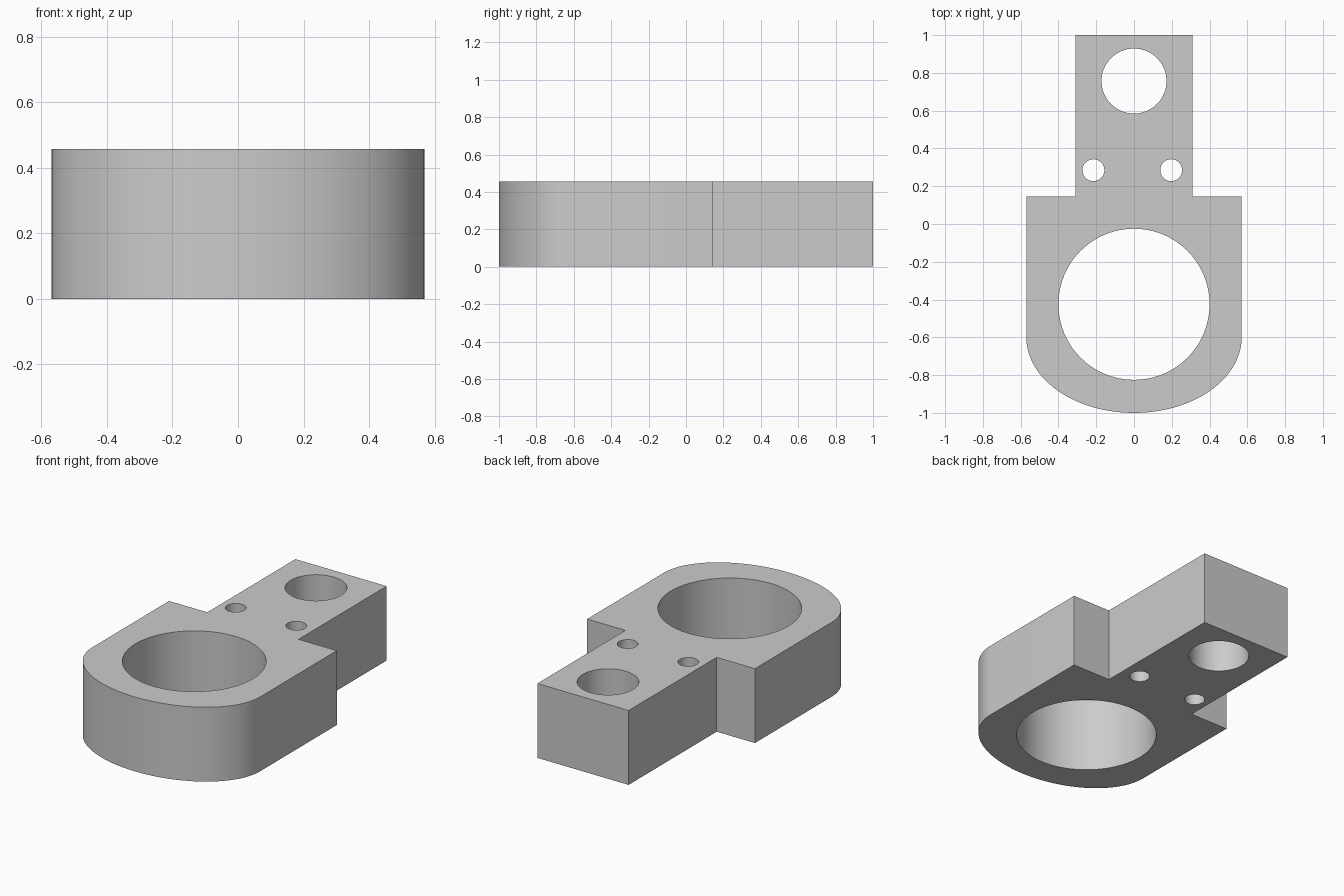
import bpy
import bmesh
from math import cos, sin, pi, radians

HEIGHT = 0.457
BODY_HALF = 0.57     # half width of the clamp body
TAB_HALF = 0.31      # half width of the rear tab
SHOULDER_Y = 0.145
NOSE_Y = -0.6        # where the rounded nose begins
NOSE_DEPTH = 0.4

cube = bpy.data.objects.get("Cube")
if cube:
    bpy.data.objects.remove(cube, do_unlink=True)

grey = bpy.data.materials.new("plain grey")
grey.use_nodes = True
grey.diffuse_color = (0.6, 0.6, 0.6, 1)
grey.node_tree.nodes["Principled BSDF"].inputs["Base Color"].default_value = (0.6, 0.6, 0.6, 1)


def prism(name, outline, bottom, top):
    """Extrude a closed counter-clockwise outline between two heights."""
    bm = bmesh.new()
    base = bm.faces.new([bm.verts.new((x, y, bottom)) for x, y in outline])
    grown = bmesh.ops.extrude_face_region(bm, geom=[base])["geom"]
    verts = [g for g in grown if isinstance(g, bmesh.types.BMVert)]
    bmesh.ops.translate(bm, verts=verts, vec=(0, 0, top - bottom))
    bmesh.ops.recalc_face_normals(bm, faces=bm.faces)
    mesh = bpy.data.meshes.new(name)
    bm.to_mesh(mesh)
    bm.free()
    mesh.materials.append(grey)
    obj = bpy.data.objects.new(name, mesh)
    bpy.context.collection.objects.link(obj)
    return obj


def arc(cx, cy, rx, ry, start, end, steps):
    angles = [start + (end - start) * i / steps for i in range(steps + 1)]
    return [(cx + rx * cos(a), cy + ry * sin(a)) for a in angles]


# Plate: elliptical nose, straight sides, square shoulders and narrow tab
nose = arc(0, NOSE_Y, BODY_HALF, NOSE_DEPTH, pi, 2 * pi, 64)
right_half = [(BODY_HALF, SHOULDER_Y), (TAB_HALF, SHOULDER_Y), (TAB_HALF, 1)]
left_half = [(-x, y) for x, y in reversed(right_half)]
plate = prism("bracket_plate", nose + right_half + left_half, 0, HEIGHT)

# Through holes: main bore, tab bore and two small bolt holes
holes = {
    "main_bore": (0, -0.425, 0.4, 96),
    "tab_bore": (0, 0.757, 0.172, 64),
    "left_bolt_hole": (0.197, 0.285, 0.058, 40),
    "right_bolt_hole": (-0.215, 0.285, 0.058, 40),
}
for name, (x, y, radius, sides) in holes.items():
    circle = arc(x, y, radius, radius, 0, 2 * pi, sides)[:-1]
    cutter = prism(name + "_cutter", circle, -0.1, HEIGHT + 0.1)
    cutter.hide_render = True
    cutter.display_type = 'WIRE'
    cut = plate.modifiers.new(name, 'BOOLEAN')
    cut.operation = 'DIFFERENCE'
    cut.solver = 'EXACT'
    cut.object = cutter

# Bake the cuts into the plate, then drop the cutters
bpy.context.view_layer.update()
graph = bpy.context.evaluated_depsgraph_get()
plate.data = bpy.data.meshes.new_from_object(plate.evaluated_get(graph))
plate.modifiers.clear()
for name in holes:
    bpy.data.objects.remove(bpy.data.objects[name + "_cutter"], do_unlink=True)

# Smooth curved walls, sharp rims
bpy.ops.object.select_all(action='DESELECT')
plate.select_set(True)
bpy.context.view_layer.objects.active = plate
bpy.ops.object.shade_smooth_by_angle(angle=radians(30))
